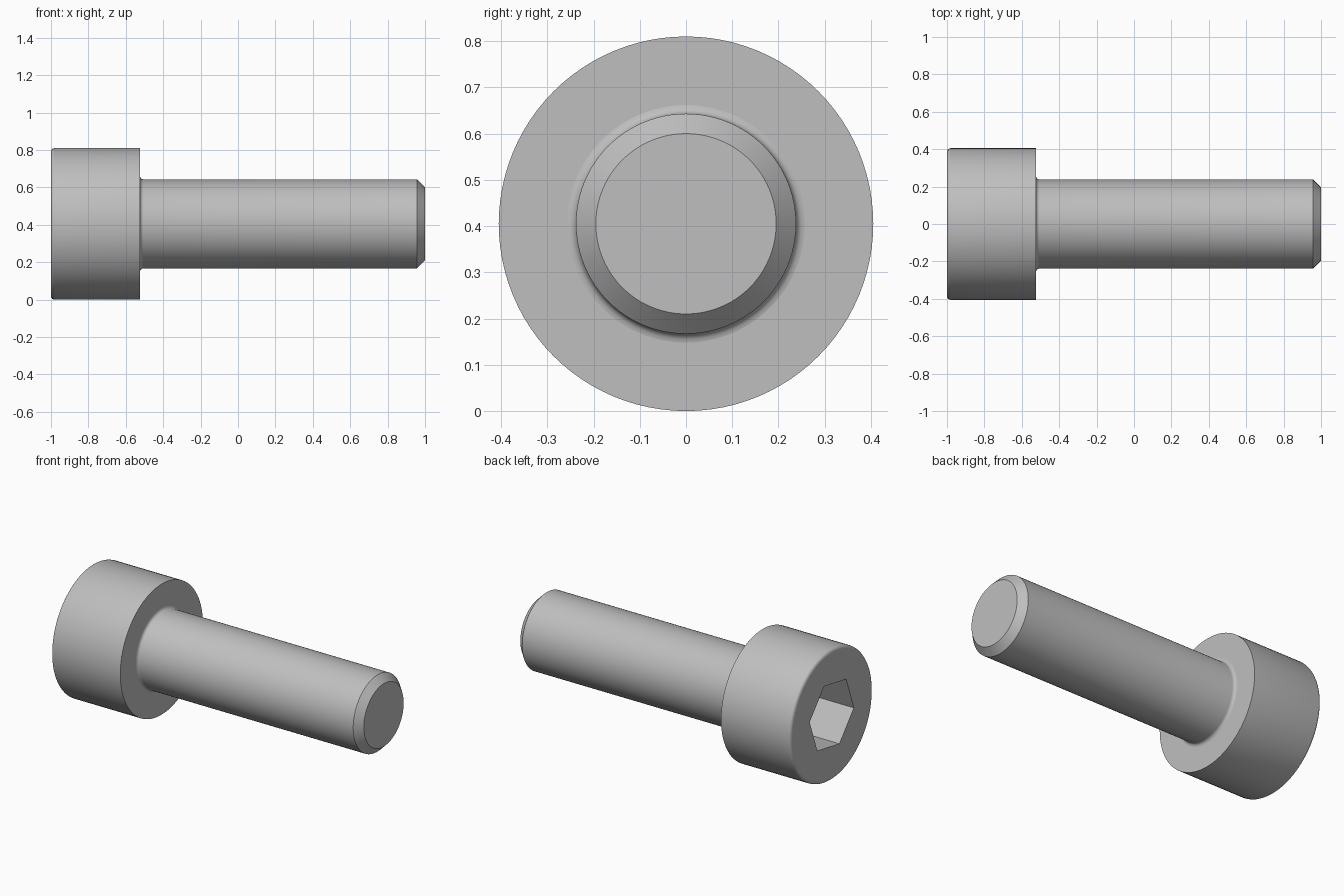
import bpy, bmesh, math

if "Cube" in bpy.data.objects:
    bpy.data.objects.remove(bpy.data.objects["Cube"])

SEG = 96
CZ = 0.405                      # height of the screw axis
HEAD_R, SHANK_R = 0.405, 0.238
HEAD_X = -0.524                 # underside of the head
FIL = 0.019                     # small fillet radius
HEX_R, HEX_DEPTH, HEX_TURN = 0.22, 0.238, math.radians(10)

steel = bpy.data.materials.new("steel grey")
steel.diffuse_color = (0.52, 0.52, 0.52, 1)
steel.use_nodes = True
steel.node_tree.nodes["Principled BSDF"].inputs["Base Color"].default_value = steel.diffuse_color


def arc(cx, cr, a0, a1, n=4):
    """Fillet points (x, radius) around a centre, angles in degrees."""
    angles = [math.radians(a0 + (a1 - a0) * i / n) for i in range(n + 1)]
    return [(cx + FIL * math.cos(a), cr + FIL * math.sin(a)) for a in angles]


def ring(bm, x, r, n, turn=0.0):
    return [bm.verts.new((x, r * math.cos(turn + 2 * math.pi * i / n),
                          CZ + r * math.sin(turn + 2 * math.pi * i / n)))
            for i in range(n)]


def bridge(bm, a, b):
    n = len(a)
    return [bm.faces.new((a[i], a[(i + 1) % n], b[(i + 1) % n], b[i])) for i in range(n)]


def loop_edges(bm, vs):
    return [bm.edges.get((vs[i], vs[(i + 1) % len(vs)])) for i in range(len(vs))]


bm = bmesh.new()

# Turned outline: rounded head edge, head side, underside fillet, shank, chamfer
profile = arc(-1 + FIL, HEAD_R - FIL, 180, 90)
profile += [(HEAD_X, HEAD_R)]
profile += arc(HEAD_X + FIL, SHANK_R + FIL, 180, 270)
profile += [(0.957, SHANK_R), (1.0, 0.195)]
rings = [ring(bm, x, r, SEG) for x, r in profile]
for a, b in zip(rings, rings[1:]):
    bridge(bm, a, b)
bm.faces.new(rings[-1])

# Hex socket: walls and floor
mouth = ring(bm, -1.0, HEX_R, 6, HEX_TURN)
floor = ring(bm, -1.0 + HEX_DEPTH, HEX_R, 6, HEX_TURN)
bridge(bm, mouth, floor)
bm.faces.new(floor)

# Head face with the socket opening
bmesh.ops.triangle_fill(bm, use_beauty=True,
                        edges=loop_edges(bm, rings[0]) + loop_edges(bm, mouth))
bmesh.ops.recalc_face_normals(bm, faces=bm.faces[:])

# Smooth round surfaces, flat end faces, sharp edges by angle
for f in bm.faces:
    f.smooth = abs(f.normal.x) < 0.999
for e in bm.edges:
    e.smooth = e.calc_face_angle(0) < math.radians(30)

mesh = bpy.data.meshes.new("socket_head_screw")
bm.to_mesh(mesh)
bm.free()
mesh.materials.append(steel)
screw = bpy.data.objects.new("socket_head_screw", mesh)
bpy.context.collection.objects.link(screw)
